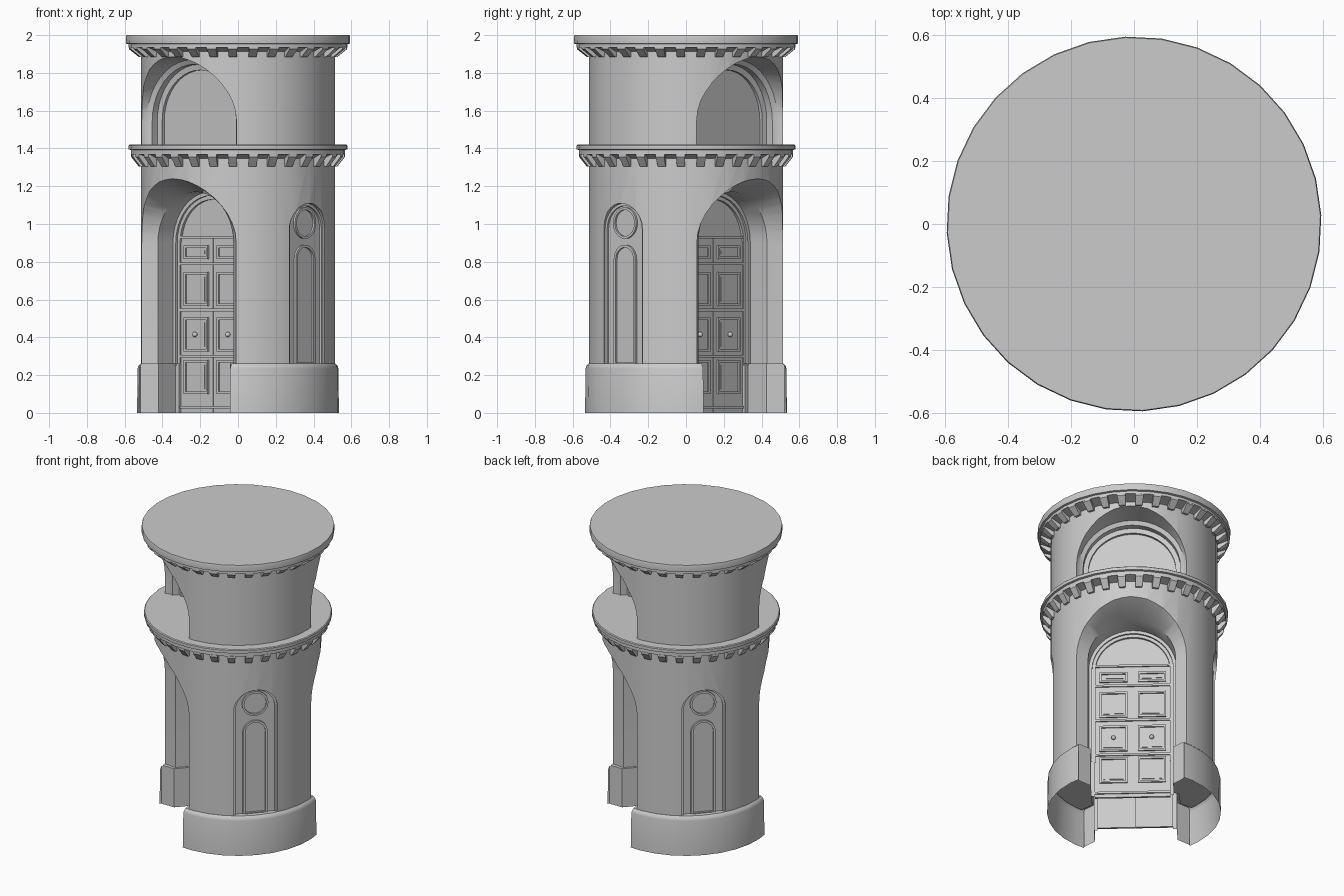
import bpy, bmesh
from math import sin, cos, pi, radians, sqrt
from mathutils import Matrix, Vector

TURN = radians(47.7)      # direction the doorways face
R = 0.515                 # wall radius
SIDES = 32

old = bpy.data.objects.get("Cube")
if old:
    bpy.data.objects.remove(old, do_unlink=True)

stone = bpy.data.materials.new("grey stone")
stone.use_nodes = True
stone.diffuse_color = (0.6, 0.6, 0.6, 1)
stone.node_tree.nodes["Principled BSDF"].inputs["Base Color"].default_value = (0.6, 0.6, 0.6, 1)


# Outlines as (sideways, height) loops
def arch(r, spring, z0, n=20):
    pts = [(r * cos(pi * i / n), spring + r * sin(pi * i / n)) for i in range(n + 1)]
    return [(r, z0)] + pts + [(-r, z0)]


def rect(l0, l1, z0, z1):
    return [(l0, z0), (l1, z0), (l1, z1), (l0, z1)]


def circle(r, z, n=24):
    return [(r * cos(2 * pi * i / n), z + r * sin(2 * pi * i / n)) for i in range(n)]


def bridge(bm, a, b):
    for i in range(len(a)):
        j = (i + 1) % len(a)
        bm.faces.new((a[i], a[j], b[j], b[i]))


def loop(bm, d, pts):
    # depth None follows the round wall
    return [bm.verts.new((sqrt(R * R - l * l) if d is None else d, l, z)) for l, z in pts]


def loft_arch(bm, sections, spring, z0):
    loops = [loop(bm, d, arch(r, spring, z0)) for d, r in sections]
    for a, b in zip(loops, loops[1:]):
        bridge(bm, a, b)
    bm.faces.new(loops[0])
    bm.faces.new(loops[-1])


def plate(bm, pts, d0, d1):
    a, b = loop(bm, d0, pts), loop(bm, d1, pts)
    bridge(bm, a, b)
    bm.faces.new(a)
    bm.faces.new(b)


def frame(bm, outer, inner, d0, d1):
    loops = [loop(bm, d0, outer), loop(bm, d1, outer), loop(bm, d1, inner), loop(bm, d0, inner)]
    for k in range(4):
        bridge(bm, loops[k], loops[(k + 1) % 4])


def lathe(bm, profile):
    rings = []
    for r, z in profile:
        rings.append([bm.verts.new((r * cos(2 * pi * i / SIDES), r * sin(2 * pi * i / SIDES), z))
                      for i in range(SIDES)])
    for a, b in zip(rings, rings[1:]):
        bridge(bm, a, b)
    bm.faces.new(rings[0])
    bm.faces.new(rings[-1])


def repeat(bm, angles, start=0.0):
    geom = bm.verts[:] + bm.edges[:] + bm.faces[:]
    for a in angles:
        new = bmesh.ops.duplicate(bm, geom=geom)["geom"]
        verts = [v for v in new if isinstance(v, bmesh.types.BMVert)]
        bmesh.ops.rotate(bm, verts=verts, cent=Vector(), matrix=Matrix.Rotation(a, 3, 'Z'))


def finish(bm, name, turn=0.0):
    bmesh.ops.recalc_face_normals(bm, faces=bm.faces[:])
    bm.transform(Matrix.Rotation(TURN + turn, 4, 'Z'))
    me = bpy.data.meshes.new(name)
    bm.to_mesh(me)
    bm.free()
    me.materials.append(stone)
    ob = bpy.data.objects.new(name, me)
    bpy.context.collection.objects.link(ob)
    return ob


def activate(ob):
    bpy.ops.object.select_all(action='DESELECT')
    ob.select_set(True)
    bpy.context.view_layer.objects.active = ob


def smooth(ob):
    activate(ob)
    bpy.ops.object.shade_smooth_by_angle(angle=radians(30))


def carve(ob, sections, spring, z0, turn=0.0):
    bm = bmesh.new()
    loft_arch(bm, sections, spring, z0)
    bmesh.ops.triangulate(bm, faces=bm.faces[:])
    repeat(bm, [pi])
    cutter = finish(bm, "cutter", turn)
    cutter.hide_render = True
    mod = ob.modifiers.new("carve", 'BOOLEAN')
    mod.operation, mod.solver, mod.object = 'DIFFERENCE', 'EXACT', cutter
    activate(ob)
    bpy.ops.object.modifier_apply(modifier=mod.name)
    bpy.data.objects.remove(cutter, do_unlink=True)


def turned(name, profile):
    bm = bmesh.new()
    lathe(bm, profile)
    return finish(bm, name)


# Lower storey with splayed doorways and arched niches
lower = turned("lower_wall", [(R, 0.25), (R, 1.38)])
carve(lower, [(0.8, 0.34), (None, 0.34), (0.334, 0.27), (0.215, 0.27), (0.215, 0.25),
              (0.203, 0.25), (0.203, 0.23), (0.188, 0.23)], 0.9, 0.0)
carve(lower, [(0.7, 0.138), (0.484, 0.138), (0.484, 0.124), (0.472, 0.124)], 0.972, 0.262, pi / 2)
smooth(lower)

# Hollow plinth, open underneath
plinth = turned("plinth", [(0.535, 0), (0.532, 0.235), (0.528, 0.25), (0.516, 0.262)])
carve(plinth, [(0.8, 0.325), (0.41, 0.325), (0.345, 0.255), (0.21, 0.255),
               (0.21, 0.232), (0.188, 0.232)], 0.9, -0.1)
bm = bmesh.new()
bm.from_mesh(plinth.data)
under = [f for f in bm.faces if f.normal.z < -0.9 and f.calc_center_median().z < 0.01]
bmesh.ops.delete(bm, geom=under, context='FACES')
bm.to_mesh(plinth.data)
bm.free()
smooth(plinth)

# Upper storey with stepped blind arches
upper = turned("upper_wall", [(R, 1.40), (R, 1.945)])
carve(upper, [(0.8, 0.34), (None, 0.34), (0.36, 0.325), (0.345, 0.30), (0.305, 0.30),
              (0.30, 0.27), (0.283, 0.27)], 1.545, 1.3)
smooth(upper)

# Cornices
smooth(turned("lower_cornice", [(0.51, 1.345), (0.558, 1.368), (0.567, 1.368), (0.567, 1.392),
                                (0.58, 1.395), (0.58, 1.415), (0.575, 1.42)]))
smooth(turned("top_cornice", [(0.51, 1.91), (0.57, 1.935), (0.58, 1.935), (0.58, 1.952),
                              (0.593, 1.955), (0.595, 1.99), (0.592, 2.0)]))

# Bracket blocks under each cornice
for name, z0, z1, reach in (("lower_brackets", 1.305, 1.37, 0.566), ("top_brackets", 1.885, 1.94, 0.577)):
    bm = bmesh.new()
    side = [(0.5, z0), (0.526, z0), (reach, z1 - 0.014), (reach, z1), (0.5, z1)]
    ends = [[bm.verts.new((r, w * (0.018 + 0.1 * (r - 0.5)), z)) for r, z in side] for w in (-1, 1)]
    bridge(bm, *ends)
    for e in ends:
        bm.faces.new(e)
    step = 2 * pi / SIDES
    bmesh.ops.rotate(bm, verts=bm.verts[:], cent=Vector(), matrix=Matrix.Rotation(step / 2, 3, 'Z'))
    repeat(bm, [step * i for i in range(1, SIDES)])
    finish(bm, name)

# Double doors: leaves, rails and framed panels
bm = bmesh.new()
rows = [(0.10, 0.28), (0.325, 0.505), (0.565, 0.745), (0.815, 0.885)]
for s in (-1, 1):
    plate(bm, rect(s * 0.002, s * 0.232, 0.0, 0.93), 0.18, 0.194)
    for z0, z1 in rows:
        a, b = s * 0.032, s * 0.205
        t = s * 0.013
        frame(bm, rect(a, b, z0, z1), rect(a + t, b - t, z0 + 0.013, z1 - 0.013), 0.192, 0.203)
        plate(bm, rect(a + 2 * t, b - 2 * t, z0 + 0.026, z1 - 0.026), 0.192, 0.199)
for z in (0.03, 0.30, 0.545, 0.79, 0.93):
    plate(bm, rect(-0.231, 0.231, z - 0.007, z + 0.007), 0.192, 0.202)
repeat(bm, [pi])
finish(bm, "double_doors")

# Door knobs
bm = bmesh.new()
for s in (-1, 1):
    bmesh.ops.create_uvsphere(bm, u_segments=12, v_segments=8, radius=0.014,
                              matrix=Matrix.Translation((0.21, s * 0.118, 0.415)))
repeat(bm, [pi])
smooth(finish(bm, "door_knobs"))

# Niche mouldings: roundel above a tall arched panel
bm = bmesh.new()
frame(bm, circle(0.083, 1.005), circle(0.070, 1.005), 0.468, 0.484)
frame(bm, arch(0.077, 0.813, 0.255), arch(0.063, 0.813, 0.268), 0.468, 0.484)
repeat(bm, [pi])
smooth(finish(bm, "niche_mouldings", pi / 2))
